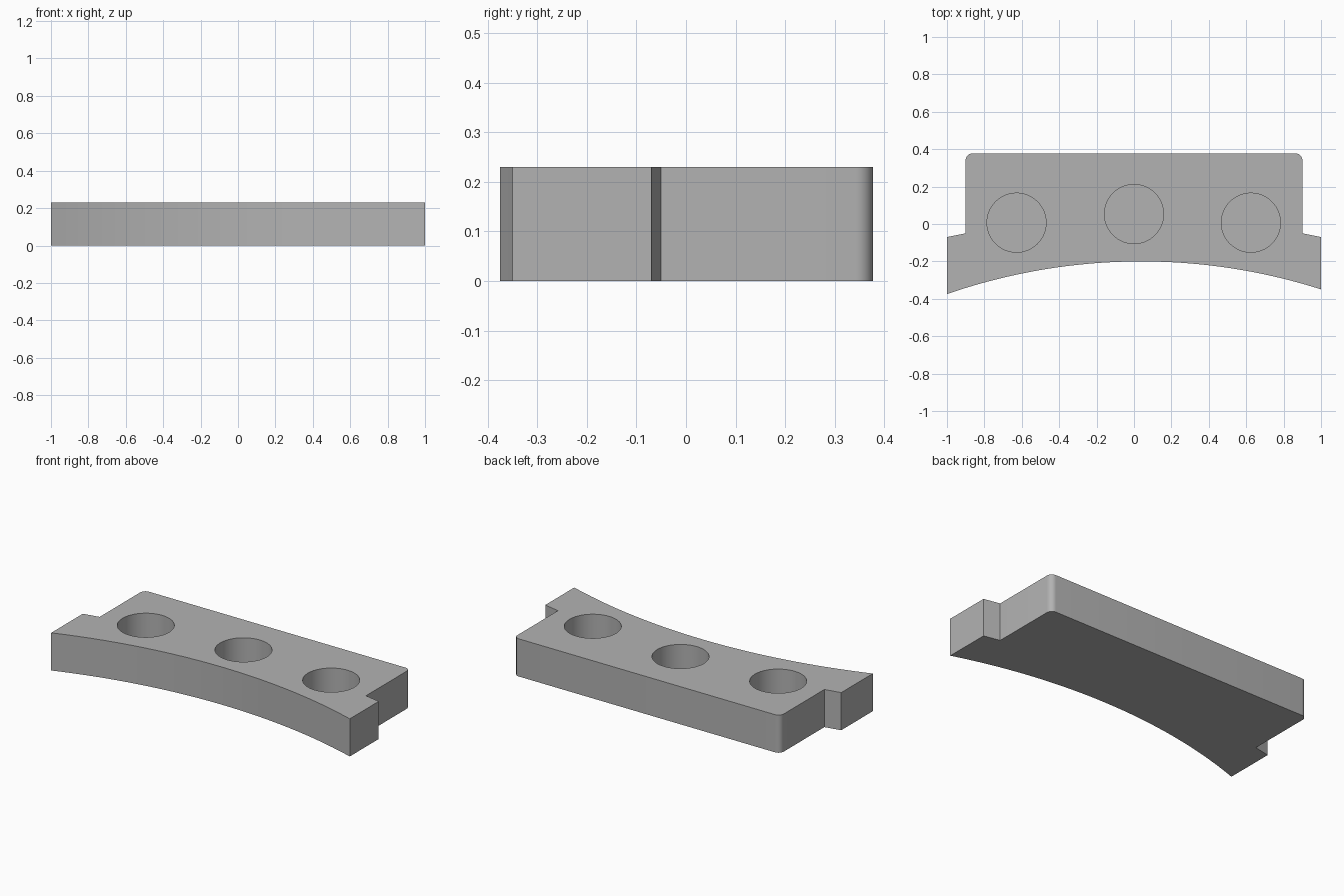
import bpy, bmesh
from math import sin, cos, asin, pi

if "Cube" in bpy.data.objects:
    bpy.data.objects.remove(bpy.data.objects["Cube"], do_unlink=True)

HEIGHT = 0.23
HOLE_DEPTH = 0.2

grey = bpy.data.materials.new("plain_grey")
grey.use_nodes = True
colour = (0.45, 0.45, 0.45, 1)
grey.diffuse_color = colour
grey.node_tree.nodes["Principled BSDF"].inputs["Base Color"].default_value = colour


def arc(cx, cy, r, start, end, steps):
    """Points along a circular arc, angles in radians."""
    angles = [start + (end - start) * i / steps for i in range(steps + 1)]
    return [(cx + r * cos(a), cy + r * sin(a)) for a in angles]


def extrude_outline(name, outline, bottom, top):
    """Solid prism from a counter-clockwise outline."""
    bm = bmesh.new()
    face = bm.faces.new([bm.verts.new((x, y, bottom)) for x, y in outline])
    moved = bmesh.ops.extrude_face_region(bm, geom=[face])["geom"]
    verts = [v for v in moved if isinstance(v, bmesh.types.BMVert)]
    bmesh.ops.translate(bm, verts=verts, vec=(0, 0, top - bottom))
    bmesh.ops.recalc_face_normals(bm, faces=bm.faces)
    mesh = bpy.data.meshes.new(name)
    bm.to_mesh(mesh)
    bm.free()
    mesh.materials.append(grey)
    obj = bpy.data.objects.new(name, mesh)
    bpy.context.collection.objects.link(obj)
    return obj


# Outline: concave front, side shoulders, rounded back corners
R, CX = 3.17, 0.038
front = arc(CX, -0.2 - R, R, pi / 2 + asin((1 + CX) / R),
            pi / 2 - asin((1 - CX) / R), 40)
front[0], front[-1] = (-1, front[0][1]), (1, front[-1][1])
BACK, SIDE, CORNER = 0.377, 0.9, 0.035
outline = front + [(1, -0.07), (SIDE, -0.05)]
outline += arc(SIDE - CORNER, BACK - CORNER, CORNER, 0, pi / 2, 8)
outline += arc(CORNER - SIDE, BACK - CORNER, CORNER, pi / 2, pi, 8)
outline += [(-SIDE, -0.05), (-1, -0.07)]
body = extrude_outline("curved_block", outline, 0, HEIGHT)

# Three blind round holes in the top
bpy.context.view_layer.objects.active = body
body.select_set(True)
for x, y in [(-0.628, 0.007), (0, 0.053), (0.625, 0.007)]:
    circle = arc(x, y, 0.158, 0, 2 * pi, 64)[:-1]
    cutter = extrude_outline("hole_cutter", circle, HEIGHT - HOLE_DEPTH, HEIGHT + 0.1)
    cutter.hide_render = True
    cut = body.modifiers.new("hole", "BOOLEAN")
    cut.operation = "DIFFERENCE"
    cut.solver = "EXACT"
    cut.object = cutter
    bpy.ops.object.modifier_apply(modifier=cut.name)
    bpy.data.objects.remove(cutter, do_unlink=True)

bpy.ops.object.shade_smooth_by_angle(angle=pi / 6)
